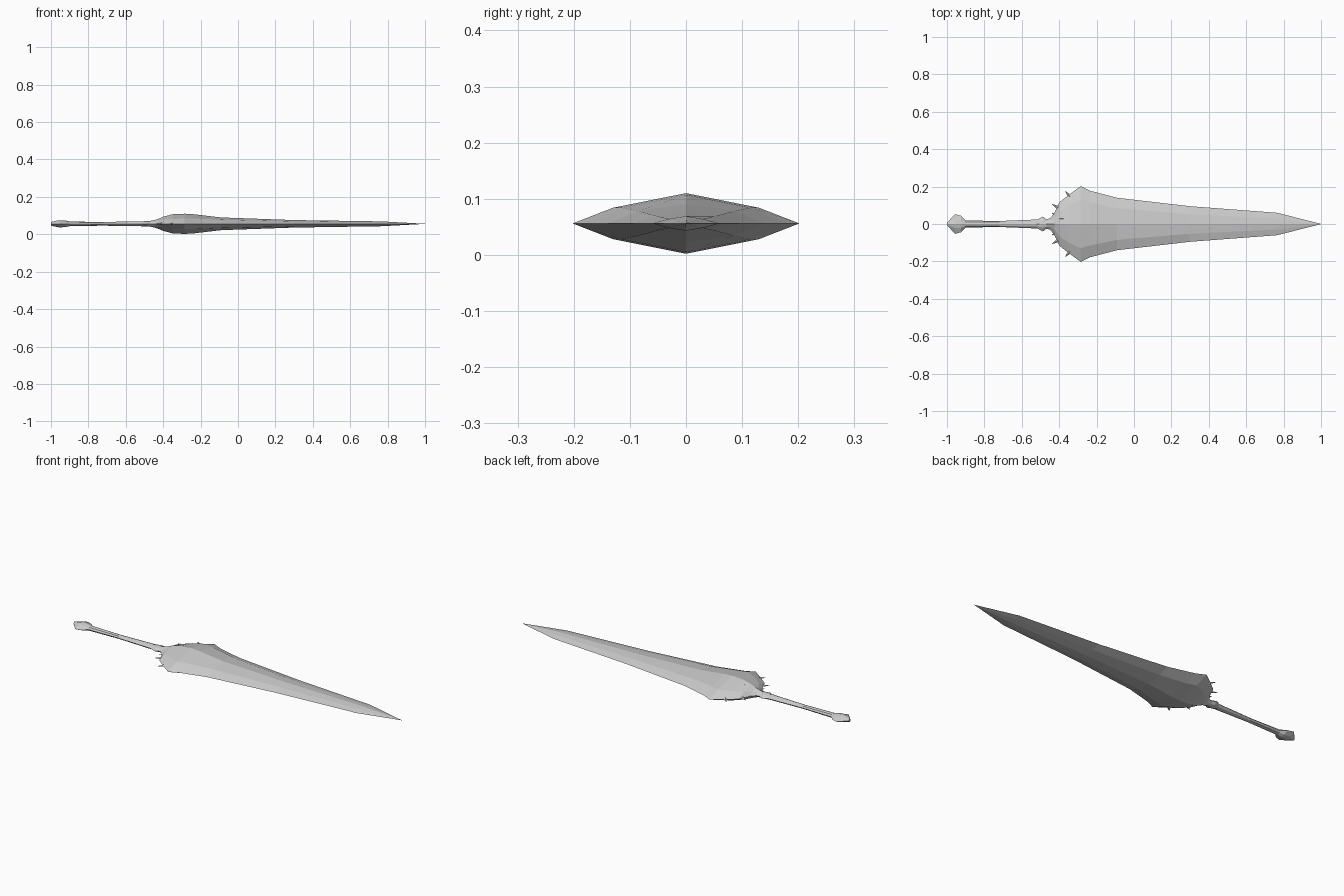
import bpy
import bmesh
from mathutils import Vector

if "Cube" in bpy.data.objects:
    bpy.data.objects.remove(bpy.data.objects["Cube"])

MID = 0.056  # height of the flat mid-plane

steel = bpy.data.materials.new("light grey steel")
steel.use_nodes = True
GREY = (0.6, 0.6, 0.6, 1)
steel.diffuse_color = GREY
steel.node_tree.nodes["Principled BSDF"].inputs["Base Color"].default_value = GREY


def finish(name, bm):
    bmesh.ops.remove_doubles(bm, verts=bm.verts, dist=0.0002)
    bmesh.ops.recalc_face_normals(bm, faces=bm.faces)
    mesh = bpy.data.meshes.new(name)
    bm.to_mesh(mesh)
    bm.free()
    mesh.materials.append(steel)
    obj = bpy.data.objects.new(name, mesh)
    bpy.context.collection.objects.link(obj)


def loft(name, sections):
    """Eight-sided skin along x; section = x, half width, shoulder y, shoulder z, ridge z."""
    bm = bmesh.new()
    rings = []
    for x, w, sy, sz, h in sections:
        ring = [(w, 0), (sy, sz), (0, h), (-sy, sz),
                (-w, 0), (-sy, -sz), (0, -h), (sy, -sz)]
        rings.append([bm.verts.new((x, y, MID + z)) for y, z in ring])
    for a, b in zip(rings, rings[1:]):
        for i in range(8):
            j = (i + 1) % 8
            bm.faces.new((a[i], a[j], b[j], b[i]))
    bm.faces.new(rings[0])
    bm.faces.new(rings[-1])
    finish(name, bm)


def thorn(name, base, tip, width, thick):
    """Four-sided spike with a flattened diamond base."""
    bm = bmesh.new()
    base, tip = Vector(base), Vector(tip)
    side = (tip - base).cross(Vector((0, 0, 1))).normalized() * width
    up = Vector((0, 0, thick))
    ring = [bm.verts.new(base + d) for d in (side, up, -side, -up)]
    point = bm.verts.new(tip)
    for i in range(4):
        bm.faces.new((ring[i], ring[(i + 1) % 4], point))
    bm.faces.new(ring)
    finish(name, bm)


# Broad leaf-shaped blade with a raised ridge and bevelled edges
loft("blade", [
    (-0.46, 0.015, 0.008, 0.008, 0.016),
    (-0.425, 0.06, 0.03, 0.016, 0.027),
    (-0.40, 0.115, 0.065, 0.021, 0.038),
    (-0.35, 0.155, 0.10, 0.026, 0.051),
    (-0.285, 0.202, 0.13, 0.028, 0.054),
    (-0.235, 0.178, 0.115, 0.028, 0.051),
    (-0.09, 0.14, 0.085, 0.022, 0.034),
    (0.30, 0.095, 0.052, 0.013, 0.020),
    (0.765, 0.06, 0.03, 0.008, 0.013),
    (1.0, 0.0005, 0.0002, 0.0002, 0.0005),
])

# Slim grip, flared collar and arrow-shaped pommel
loft("grip", [
    (-0.91, 0.019, 0.012, 0.009, 0.012),
    (-0.72, 0.016, 0.010, 0.007, 0.010),
    (-0.52, 0.024, 0.014, 0.009, 0.013),
    (-0.45, 0.022, 0.014, 0.010, 0.016),
])
loft("collar", [
    (-0.52, 0.022, 0.013, 0.009, 0.012),
    (-0.487, 0.040, 0.018, 0.011, 0.015),
    (-0.47, 0.026, 0.015, 0.011, 0.015),
    (-0.43, 0.032, 0.016, 0.014, 0.024),
])
loft("pommel", [
    (-1.0, 0.006, 0.004, 0.007, 0.010),
    (-0.957, 0.053, 0.022, 0.014, 0.019),
    (-0.925, 0.044, 0.020, 0.013, 0.018),
    (-0.90, 0.019, 0.012, 0.009, 0.013),
])

# Thorns along the rounded blade base, and small barbs beside the collar
for label, s in (("left", 1), ("right", -1)):
    thorn(f"{label}_inner_thorn", (-0.395, s * 0.08, MID), (-0.44, s * 0.108, MID), 0.014, 0.008)
    thorn(f"{label}_outer_thorn", (-0.335, s * 0.14, MID), (-0.37, s * 0.178, MID), 0.014, 0.008)
    thorn(f"{label}_collar_barb", (-0.41, s * 0.035, MID), (-0.44, s * 0.062, MID), 0.012, 0.010)
thorn("face_barb", (-0.40, 0.028, MID + 0.026), (-0.37, 0.03, MID + 0.046), 0.006, 0.006)
